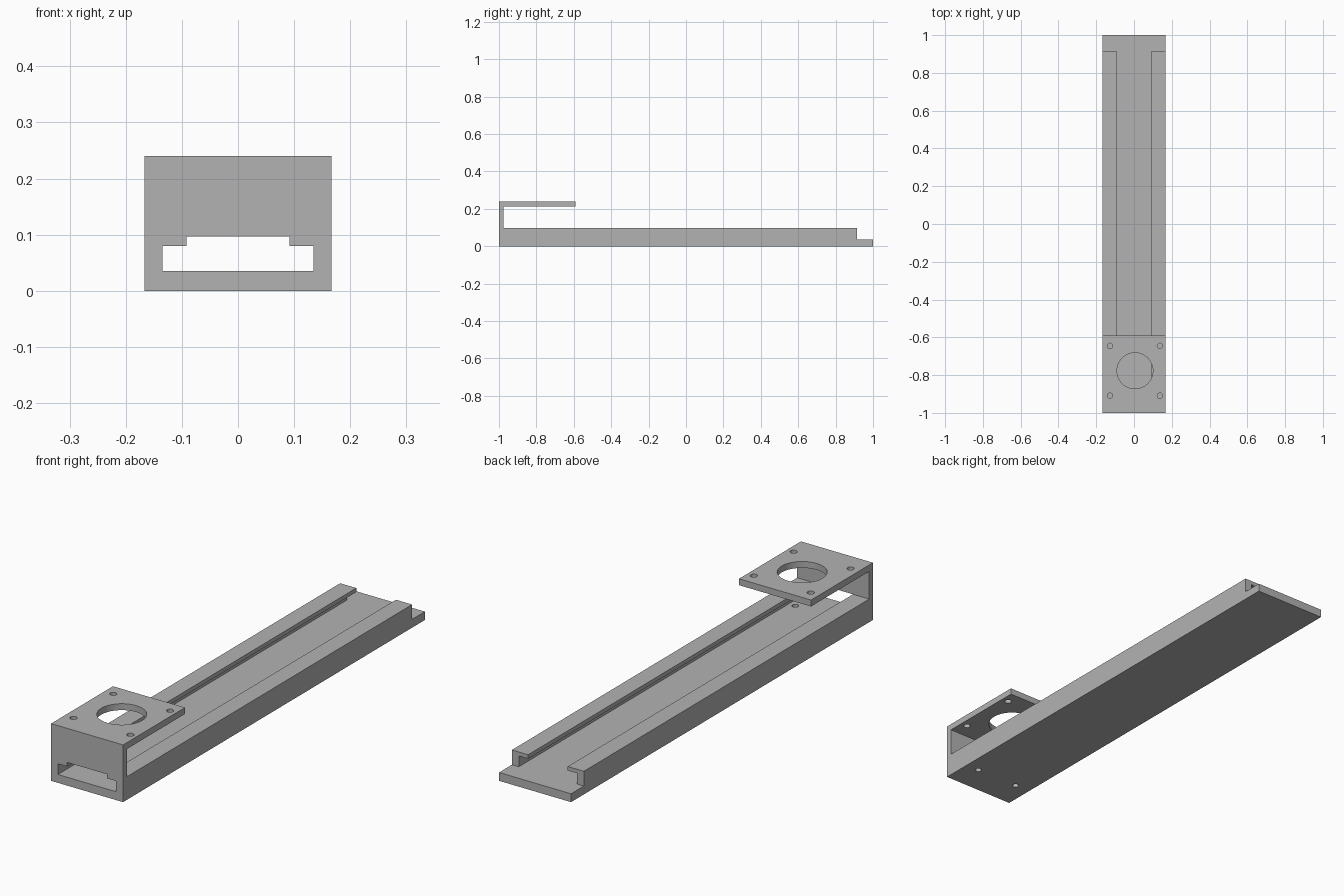
import bpy, bmesh
from mathutils import Vector

if "Cube" in bpy.data.objects:
    bpy.data.objects.remove(bpy.data.objects["Cube"], do_unlink=True)

HALF_W = 0.167          # half width of the bracket
FLOOR, RAIL = 0.035, 0.097   # top of the floor and top of the rails
PLATE_LOW, TOP = 0.213, 0.24
HOLE_X = 0.005          # the hole pattern sits slightly off centre

grey = bpy.data.materials.new("light grey")
grey.use_nodes = True
grey.diffuse_color = (0.45, 0.45, 0.45, 1)
grey.node_tree.nodes["Principled BSDF"].inputs["Base Color"].default_value = (0.45, 0.45, 0.45, 1)


def prism(name, points, sweep):
    """Extrude a closed outline along a vector."""
    bm = bmesh.new()
    face = bm.faces.new([bm.verts.new(p) for p in points])
    grown = bmesh.ops.extrude_face_region(bm, geom=[face])["geom"]
    bmesh.ops.translate(bm, vec=Vector(sweep),
                        verts=[v for v in grown if isinstance(v, bmesh.types.BMVert)])
    bmesh.ops.recalc_face_normals(bm, faces=bm.faces)
    mesh = bpy.data.meshes.new(name)
    bm.to_mesh(mesh)
    bm.free()
    mesh.materials.append(grey)
    obj = bpy.data.objects.new(name, mesh)
    bpy.context.collection.objects.link(obj)
    return obj


def drill(name, x, y, z, radius, depth, sides):
    bpy.ops.mesh.primitive_cylinder_add(vertices=sides, radius=radius, depth=depth,
                                        location=(x, y, z))
    obj = bpy.context.object
    obj.name = name
    obj.data.materials.append(grey)
    return obj


def cut(target, cutter):
    cutter.hide_render = True
    mod = target.modifiers.new("cut", 'BOOLEAN')
    mod.operation = 'DIFFERENCE'
    mod.solver = 'EXACT'
    mod.object = cutter
    bpy.context.view_layer.objects.active = target
    bpy.ops.object.modifier_apply(modifier=mod.name)
    bpy.data.objects.remove(cutter, do_unlink=True)


# Body: side outline with base, rails, front wall and overhanging plate
side = [(-1, 0), (1, 0), (1, FLOOR), (0.915, FLOOR), (0.915, RAIL), (-0.975, RAIL),
        (-0.975, PLATE_LOW), (-0.59, PLATE_LOW), (-0.59, TOP), (-1, TOP)]
body = prism("motor_mount_rail", [(-HALF_W, y, z) for y, z in side], (2 * HALF_W, 0, 0))

# Stepped channel running through the front wall and between the rails
half = [(0.135, FLOOR), (0.135, 0.08), (0.092, 0.08), (0.092, RAIL)]
channel = half + [(-x, z) for x, z in reversed(half)]
cut(body, prism("channel_cutter", [(x, -1.1, z) for x, z in channel], (0, 2.2, 0)))

# Plate holes: one large bore and four corner screws
plate_z, bore_y = (PLATE_LOW + TOP) / 2, -0.777
cut(body, drill("bore_cutter", HOLE_X, bore_y, plate_z, 0.095, 0.1, 64))
for sx in (-1, 1):
    for sy in (-1, 1):
        cut(body, drill("screw_cutter", HOLE_X + sx * 0.132, bore_y + sy * 0.132,
                        plate_z, 0.014, 0.1, 24))
    # Floor screw holes near the front wall
    cut(body, drill("floor_cutter", HOLE_X + sx * 0.1, -0.874, 0.015, 0.013, 0.08, 24))

# Smooth hole walls, sharp edges elsewhere
bpy.ops.object.select_all(action='DESELECT')
body.select_set(True)
bpy.context.view_layer.objects.active = body
bpy.ops.object.shade_smooth_by_angle()
